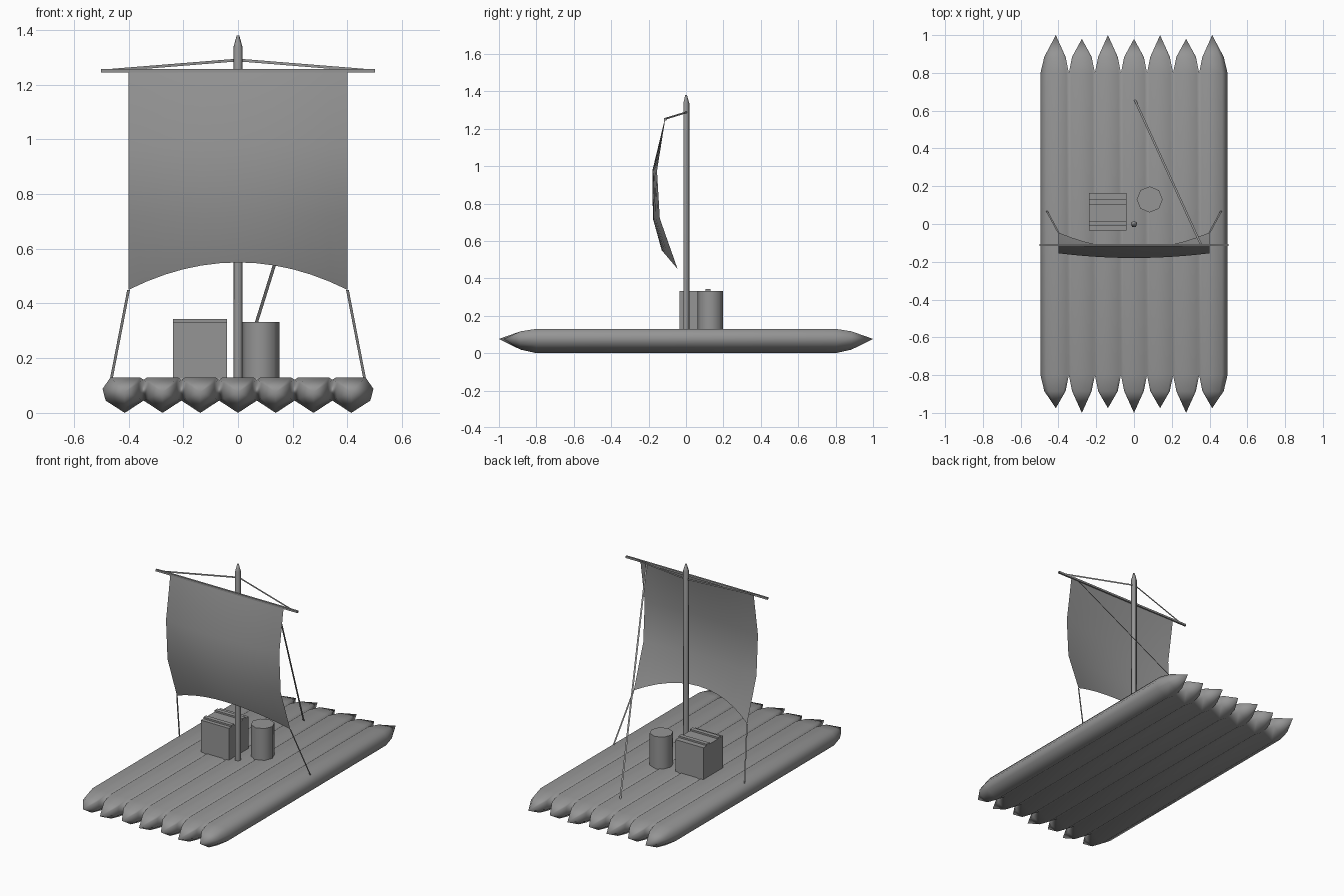
import bpy, bmesh, math
from mathutils import Vector

if "Cube" in bpy.data.objects:
    bpy.data.objects.remove(bpy.data.objects["Cube"])

grey = bpy.data.materials.new("weathered grey")
grey.diffuse_color = (0.3, 0.3, 0.3, 1)
grey.use_nodes = True
grey.node_tree.nodes["Principled BSDF"].inputs["Base Color"].default_value = grey.diffuse_color


def finish(name, bm, smooth=None, normals=True):
    if normals:
        bmesh.ops.recalc_face_normals(bm, faces=bm.faces)
    me = bpy.data.meshes.new(name)
    bm.to_mesh(me)
    bm.free()
    me.materials.append(grey)
    ob = bpy.data.objects.new(name, me)
    bpy.context.collection.objects.link(ob)
    if smooth:
        bpy.ops.object.select_all(action='DESELECT')
        ob.select_set(True)
        bpy.context.view_layer.objects.active = ob
        bpy.ops.object.shade_smooth_by_angle(angle=math.radians(smooth))
    return ob


def turned(name, x, y, sides, profile, smooth=None, turn=0.0):
    """Upright round part from (radius, z) pairs, capped at both ends."""
    bm = bmesh.new()
    ang = [turn + math.tau * i / sides for i in range(sides)]
    rings = [[bm.verts.new((x + r * math.cos(a), y + r * math.sin(a), z)) for a in ang]
             for r, z in profile]
    for a, b in zip(rings, rings[1:]):
        for i in range(sides):
            j = (i + 1) % sides
            bm.faces.new((a[i], a[j], b[j], b[i]))
    bm.faces.new(rings[0])
    bm.faces.new(rings[-1])
    return finish(name, bm, smooth)


def box(name, lo, hi):
    bm = bmesh.new()
    bmesh.ops.create_cube(bm, size=1)
    for v in bm.verts:
        v.co = Vector([(lo[i] + hi[i]) / 2 + v.co[i] * (hi[i] - lo[i]) for i in range(3)])
    return finish(name, bm)


def ribbon(name, a, b, width):
    """Flat rope between two points."""
    a, b, w = Vector(a), Vector(b), Vector(width) / 2
    bm = bmesh.new()
    bm.faces.new([bm.verts.new(p) for p in (a - w, a + w, b + w, b - w)])
    return finish(name, bm, normals=False)


# Raft of seven logs: joined along the middle, separate pointed ends
inner = [(.069, .045), (.069, .121), (.056, .13)]
outer = [(.07, .045), (.081, .088), (.052, .13)]
mid_z = .076
bm = bmesh.new()
for i in range(7):
    x = (i - 3) * .138
    right = outer if i == 6 else inner
    left = outer if i == 0 else inner
    section = [(0, 0)] + right + [(-px, pz) for px, pz in reversed(left)]
    front, back = ((-.975, 1.0), (-1.0, .98))[i % 2]
    rings = [[bm.verts.new((x + px * s, y, mid_z + (pz - mid_z) * s)) for px, pz in section]
             for y, s in ((-.885, .75), (-.8, 1), (.8, 1), (.885, .75))]
    for part, (a, b) in enumerate(zip(rings, rings[1:])):
        for k in range(7):
            # no wall between neighbouring logs along the middle
            if part == 1 and ((k == 1 and i < 6) or (k == 5 and i > 0)):
                continue
            j = (k + 1) % 7
            bm.faces.new((a[k], a[j], b[j], b[k]))
    for y, ring in ((front, rings[0]), (back, rings[-1])):
        tip = bm.verts.new((x, y, mid_z))
        for k in range(7):
            bm.faces.new((ring[k], ring[(k + 1) % 7], tip))
bmesh.ops.remove_doubles(bm, verts=bm.verts, dist=1e-4)
finish("log_raft", bm, 180)

# Mast with pointed top, and the yard
turned("mast", 0, 0, 5, [(.018, .12), (.018, 1.335), (.005, 1.38)], 80, math.pi / 2)
box("yard", (-.5, -.117, 1.245), (.5, -.105, 1.257))

# Billowing sail with an arched foot
edge = [(-.112, 1.245), (-.155, .975), (-.14, .72), (-.045, .45)]
middle = [(-.115, 1.245), (-.18, .975), (-.177, .72), (-.13, .55)]
bm = bmesh.new()
cols = 12
grid = []
for (ye, ze), (ym, zm) in zip(edge, middle):
    row = []
    for c in range(cols + 1):
        u = 2 * c / cols - 1
        t = u * u
        row.append(bm.verts.new((.4 * u, ym + (ye - ym) * t, zm + (ze - zm) * t)))
    grid.append(row)
for a, b in zip(grid, grid[1:]):
    for c in range(cols):
        bm.faces.new((a[c], b[c], b[c + 1], a[c + 1]))
finish("sail", bm, 80, normals=False)

# Ropes
for s in (-1, 1):
    ribbon("corner_rope", (s * .4, -.045, .45), (s * .462, .07, .13), (.01, 0, 0))
    ribbon("yard_rope", (s * .46, -.111, 1.253), (0, .01, 1.29), (0, 0, .01))
ribbon("stay_rope", (.355, -.11, 1.25), (.003, .66, .125), (.012, 0, 0))

# Cargo crate with two raised straps
box("crate", (-.238, -.035, .125), (-.04, .165, .333))
for y in (-.01, .104):
    box("crate_strap", (-.238, y, .325), (-.04, y + .027, .343))

# Eight-sided barrel
turned("barrel", .083, .13, 8, [(.069, .125), (.069, .333)], 50)
